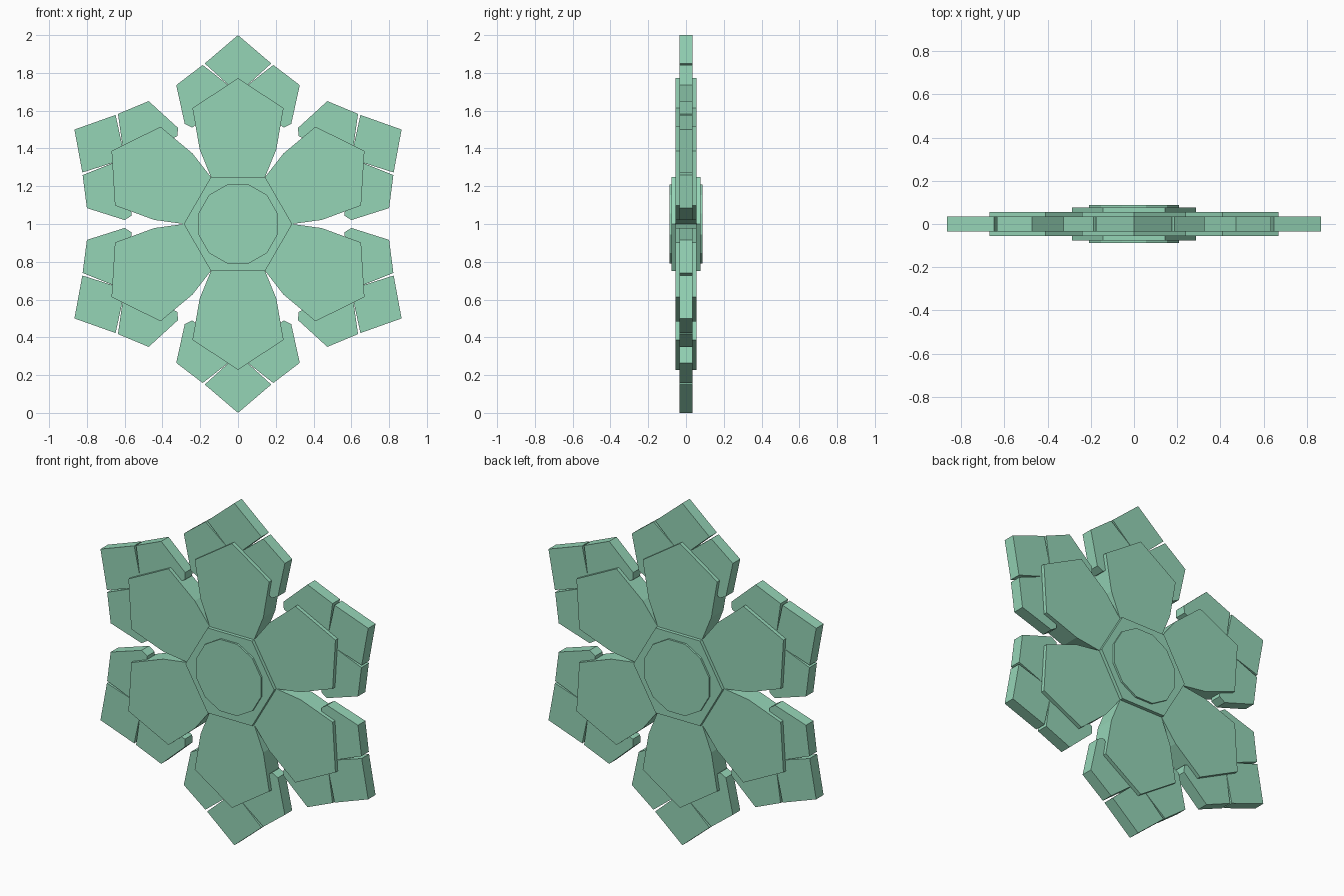
import bpy, bmesh
from math import sin, cos, pi, radians

if "Cube" in bpy.data.objects:
    bpy.data.objects.remove(bpy.data.objects["Cube"])

mat = bpy.data.materials.new("mint_green")
mat.diffuse_color = (0.30, 0.66, 0.47, 1)
mat.use_nodes = True
mat.node_tree.nodes["Principled BSDF"].inputs["Base Color"].default_value = mat.diffuse_color


def mirrored(half):
    """Close a right-hand half outline (x, r) by mirroring it across x = 0."""
    left = [(-x, r) for x, r in reversed(half) if x > 1e-6]
    return half + left


def plate(name, outlines, half_depth):
    """Extrude flat outlines (x, z about the centre) symmetrically in y."""
    bm = bmesh.new()
    for pts in outlines:
        face = bm.faces.new([bm.verts.new((x, -half_depth, z + 1)) for x, z in pts])
        ext = bmesh.ops.extrude_face_region(bm, geom=[face])
        verts = [g for g in ext["geom"] if isinstance(g, bmesh.types.BMVert)]
        bmesh.ops.translate(bm, verts=verts, vec=(0, 2 * half_depth, 0))
    bmesh.ops.recalc_face_normals(bm, faces=bm.faces)
    mesh = bpy.data.meshes.new(name)
    bm.to_mesh(mesh)
    bm.free()
    mesh.materials.append(mat)
    obj = bpy.data.objects.new(name, mesh)
    bpy.context.collection.objects.link(obj)
    return obj


def turned(pts, angle):
    c, s = cos(angle), sin(angle)
    return [(x * c - z * s, x * s + z * c) for x, z in pts]


def ngon(sides, radius, offset):
    return [(radius * cos(offset + 2 * pi * i / sides),
             radius * sin(offset + 2 * pi * i / sides)) for i in range(sides)]


# Thin rear branch with a pointed tip, narrow slits and notched side lobes
branch = mirrored([(0, 1.0), (0.176, 0.850), (0.042, 0.728), (0.187, 0.842),
                   (0.327, 0.735), (0.282, 0.530), (0.243, 0.510),
                   (0.195, 0.545), (0.10, 0.42), (0.10, 0.19), (0, 0.02)])
# Thicker petal laid over each branch
petal = mirrored([(0, 0.773), (0.241, 0.613), (0.203, 0.395),
                  (0.144, 0.25), (0, 0.001)])

for i in range(6):
    a = radians(60 * i)
    plate(f"branch_{i + 1}", [turned(branch, a)], 0.034)
    plate(f"petal_{i + 1}", [turned(petal, a)], 0.056)

# Hexagonal hub and twelve-sided centre disc
plate("hub_hexagon", [ngon(6, 0.287, 0)], 0.076)
plate("centre_disc", [ngon(12, 0.217, pi / 12)], 0.087)
